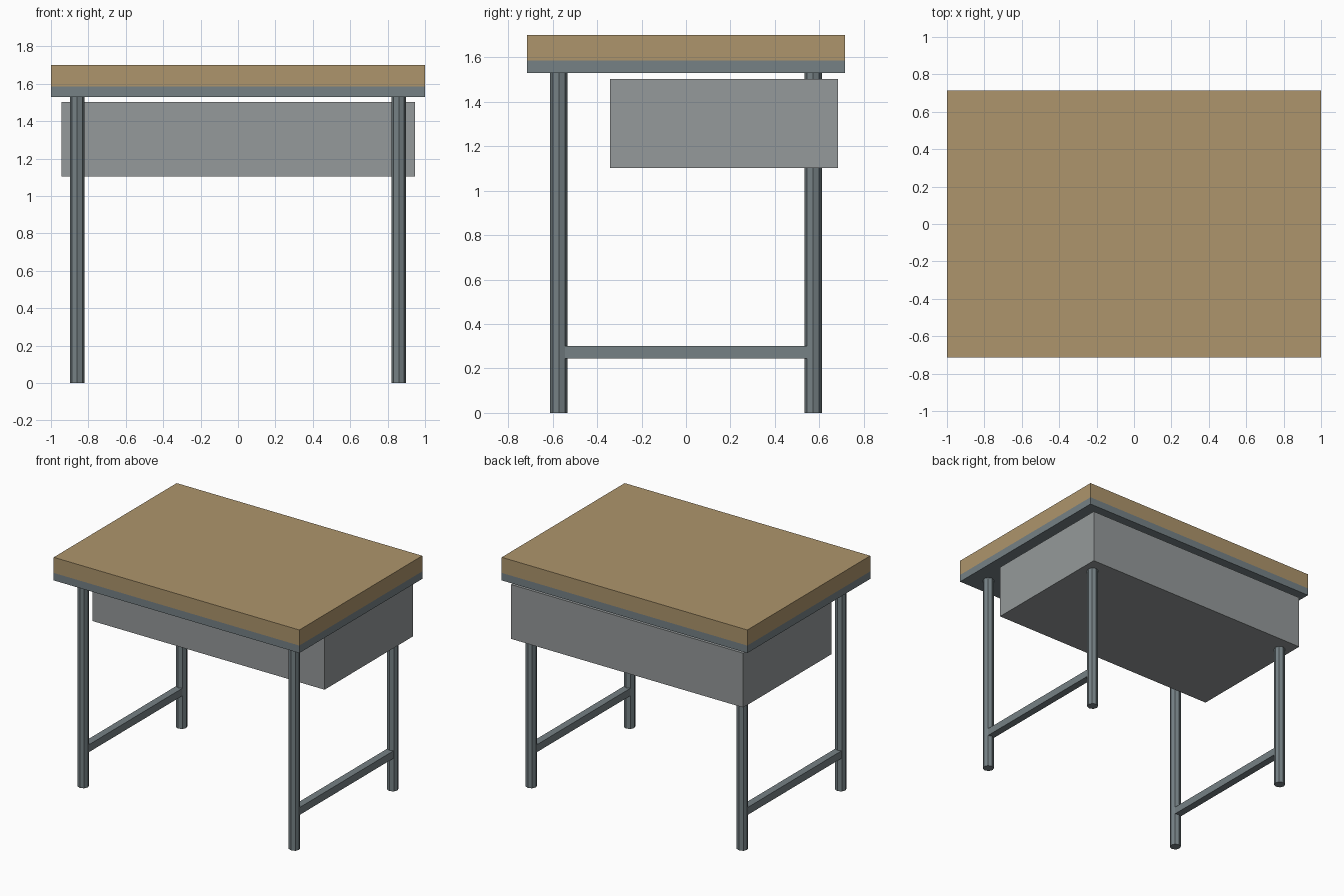
import bpy
import math

if "Cube" in bpy.data.objects:
    bpy.data.objects.remove(bpy.data.objects["Cube"])


def material(name, color):
    m = bpy.data.materials.new(name)
    m.diffuse_color = (*color, 1.0)
    m.use_nodes = True
    m.node_tree.nodes["Principled BSDF"].inputs["Base Color"].default_value = m.diffuse_color
    return m


wood = material("tan_wood", (0.42, 0.30, 0.15))
steel = material("blue_grey_steel", (0.18, 0.22, 0.235))
light = material("light_grey_metal", (0.30, 0.32, 0.325))


def box(name, lo, hi, mat):
    """Box between two opposite corners."""
    centre = [(a + b) / 2 for a, b in zip(lo, hi)]
    bpy.ops.mesh.primitive_cube_add(size=1, location=centre)
    ob = bpy.context.object
    ob.name = name
    ob.scale = [b - a for a, b in zip(lo, hi)]
    bpy.ops.object.transform_apply(location=False, rotation=False, scale=True)
    ob.data.materials.append(mat)
    return ob


LEG_X, LEG_Y, LEG_R = 0.86, 0.572, 0.039
FRAME_Z, TOP_Z = 1.53, 1.585

# Table top and the frame under it
box("table_top", (-1, -0.715, TOP_Z), (1, 0.715, 1.70), wood)
box("top_frame", (-1, -0.715, FRAME_Z), (1, 0.715, TOP_Z), steel)

# Storage box, set towards the back
box("storage_box", (-0.945, -0.342, 1.103), (0.945, 0.685, 1.503), light)

for sx, side in ((-1, "left"), (1, "right")):
    # Faceted tube legs
    for sy, end in ((-1, "front"), (1, "back")):
        bpy.ops.mesh.primitive_cylinder_add(
            vertices=8, radius=LEG_R, depth=FRAME_Z,
            location=(sx * LEG_X, sy * LEG_Y, FRAME_Z / 2))
        leg = bpy.context.object
        leg.name = f"{end}_{side}_leg"
        leg.data.materials.append(steel)
    # Square foot rail joining front and back legs
    x = sx * LEG_X
    box(f"{side}_rail", (x - 0.027, -LEG_Y + 0.02, 0.245),
        (x + 0.027, LEG_Y - 0.02, 0.30), steel)
